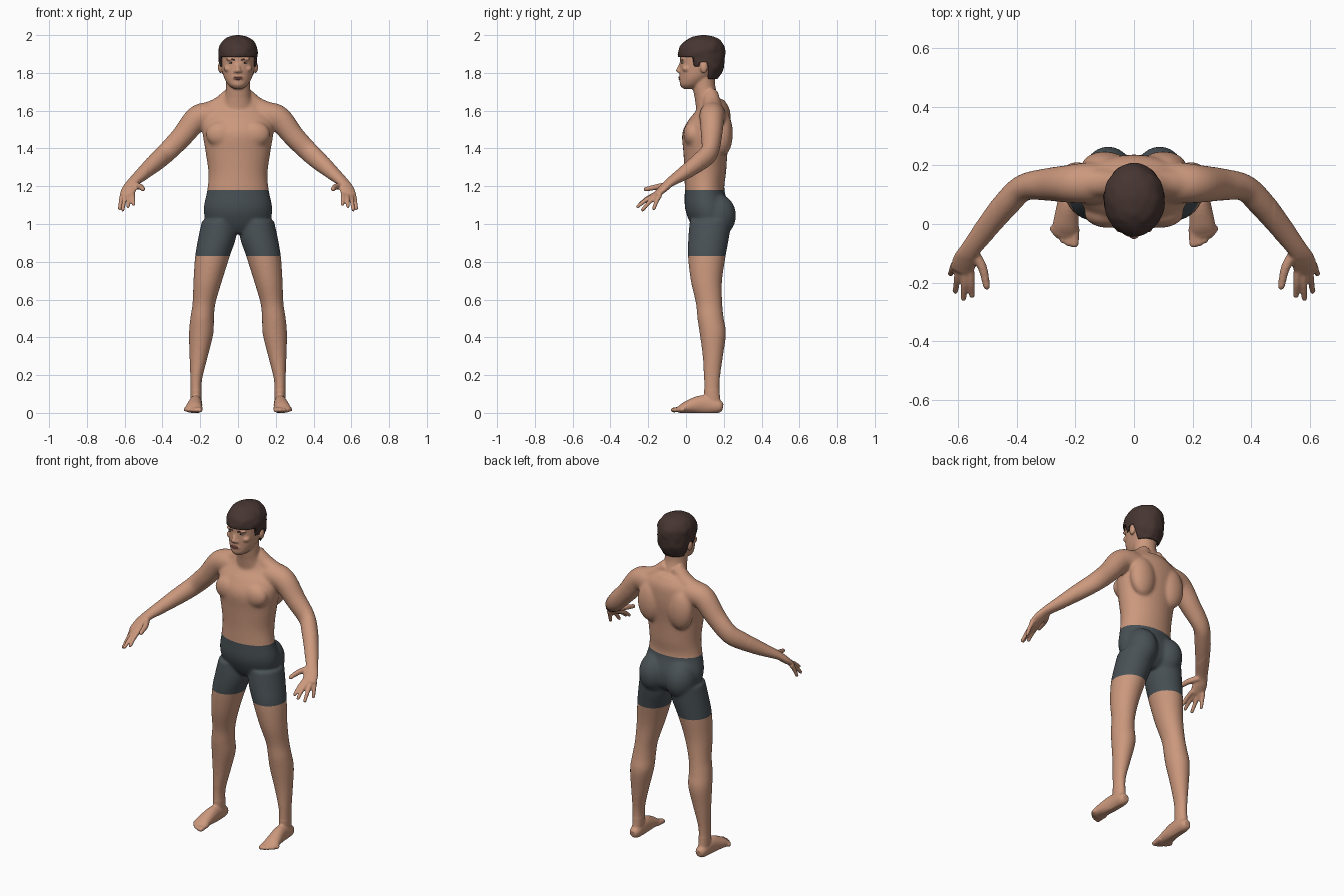
import bpy, bmesh, math
from mathutils import Vector, Matrix, noise

cube = bpy.data.objects.get("Cube")
if cube:
    bpy.data.objects.remove(cube, do_unlink=True)

X, Y, Z = Vector((1, 0, 0)), Vector((0, 1, 0)), Vector((0, 0, 1))
SIDES = (1, -1)


def material(name, red, green, blue):
    mat = bpy.data.materials.new(name)
    mat.use_nodes = True
    colour = (red, green, blue, 1)
    mat.diffuse_color = colour
    shader = next(n for n in mat.node_tree.nodes if n.type == 'BSDF_PRINCIPLED')
    shader.inputs["Base Color"].default_value = colour
    return mat


skin = material("skin", .6, .315, .205)
cloth = material("dark grey cloth", .066, .082, .092)
hair_brown = material("dark brown hair", .062, .036, .031)
lip_colour = material("lips", .38, .15, .11)
eye_white = material("eye white", .55, .5, .46)
iris_dark = material("iris", .02, .012, .01)


def spline(rows, steps):
    """Smooth curve through rows of numbers."""
    pts = [rows[0], *rows, rows[-1]]
    out = []
    for quad in zip(pts, pts[1:], pts[2:], pts[3:]):
        for k in range(steps):
            t = k / steps
            out.append([.5 * (2*a + (b-p)*t + (2*p - 5*a + 4*b - n)*t*t
                              + (3*a - p - 3*b + n)*t**3) for p, a, b, n in zip(*quad)])
    return out + [list(rows[-1])]


def loft(bm, rows, level=False, side=1, steps=5, count=32):
    """Skin over ellipses (x, y, z, radius, radius): level, or square to their path."""
    rings = spline(rows, steps)
    if not level:
        # rounded tip
        end = Vector(rings[-1][:3])
        ahead = (end - Vector(rings[-2][:3])).normalized()
        a, b = rings[-1][3:]
        for angle in (.4, .8, 1.2, 1.45):
            tip = end + ahead * min(a, b) * math.sin(angle)
            rings.append([*tip, a * math.cos(angle), b * math.cos(angle)])
    centres = [Vector(r[:3]) for r in rings]
    loops = []
    for i, ring in enumerate(rings):
        u, v = X, Y
        if not level:
            along = centres[min(i + 1, len(rings) - 1)] - centres[max(i - 1, 0)]
            u = along.cross(Z).normalized()
            v = u.cross(along).normalized()
        loop = []
        for k in range(count):
            turn = math.tau * k / count
            p = centres[i] + u * ring[3] * math.cos(turn) + v * ring[4] * math.sin(turn)
            loop.append(bm.verts.new((p.x * side, p.y, p.z)))
        loops.append(loop)
    for low, high in zip(loops, loops[1:]):
        for k in range(count):
            j = (k + 1) % count
            bm.faces.new((low[k], low[j], high[j], high[k]))
    bm.faces.new(loops[0][::-1])
    bm.faces.new(loops[-1])


def ball(bm, centre, radii, side=1):
    place = Matrix.Translation((centre[0] * side, *centre[1:])) @ Matrix.Diagonal((*radii, 1))
    bmesh.ops.create_uvsphere(bm, u_segments=28, v_segments=16, radius=1, matrix=place)


def finish(name, bm, *mats):
    bmesh.ops.recalc_face_normals(bm, faces=bm.faces[:])
    mesh = bpy.data.meshes.new(name)
    bm.to_mesh(mesh)
    bm.free()
    mesh.shade_smooth()
    for mat in mats:
        mesh.materials.append(mat)
    obj = bpy.data.objects.new(name, mesh)
    bpy.context.collection.objects.link(obj)
    return obj


bm = bmesh.new()

# Torso, neck and head
loft(bm, [(0, .12, .95, .07, .06), (0, .125, 1, .16, .1), (0, .113, 1.08, .182, .118),
          (0, .098, 1.18, .163, .105), (0, .102, 1.27, .157, .11), (0, .103, 1.38, .172, .117),
          (0, .107, 1.48, .188, .127), (0, .125, 1.55, .19, .112), (0, .145, 1.61, .155, .085),
          (0, .135, 1.66, .09, .065)], level=True)
loft(bm, [(0, .13, 1.6, .09, .075), (0, .11, 1.67, .07, .065), (0, .095, 1.73, .064, .06),
          (0, .095, 1.8, .065, .06)], level=True)
loft(bm, [(0, .015, 1.715, .022, .028), (0, .028, 1.735, .05, .06), (0, .05, 1.77, .072, .083),
          (0, .073, 1.81, .084, .107), (0, .083, 1.86, .091, .116), (0, .083, 1.91, .092, .114),
          (0, .09, 1.95, .08, .098), (0, .09, 1.98, .05, .06)], level=True)

# Nose and mouth mound
loft(bm, [(0, -.024, 1.852, .009, .008), (0, -.035, 1.83, .011, .01),
          (0, -.042, 1.812, .015, .011)])
ball(bm, (0, -.022, 1.772), (.033, .016, .017))

for s in SIDES:
    # Nostril, brow, cheek and ear
    ball(bm, (.014, -.033, 1.808), (.009, .011, .008), s)
    ball(bm, (.035, -.018, 1.873), (.03, .014, .009), s)
    ball(bm, (.05, .003, 1.822), (.025, .022, .018), s)
    ball(bm, (.093, .095, 1.83), (.013, .02, .032), s)
    # Chest, shoulder blade, buttock and shoulder slope
    ball(bm, (.085, .034, 1.475), (.085, .048, .07), s)
    ball(bm, (.1, .195, 1.48), (.08, .053, .12), s)
    ball(bm, (.088, .165, 1.045), (.088, .1, .115), s)
    loft(bm, [(.03, .13, 1.69, .04, .04), (.1, .14, 1.627, .048, .045),
              (.2, .14, 1.585, .05, .045)], side=s)
    # Arm and palm
    loft(bm, [(.08, .14, 1.57, .07, .07), (.16, .14, 1.575, .07, .07),
              (.22, .137, 1.555, .065, .067), (.295, .135, 1.465, .056, .058),
              (.375, .125, 1.382, .046, .054), (.43, .075, 1.332, .046, .05),
              (.5, -.01, 1.27, .04, .037), (.557, -.085, 1.22, .034, .024),
              (.575, -.12, 1.188, .041, .021), (.587, -.155, 1.157, .041, .016)], side=s)
    # Thumb and fingers
    loft(bm, [(.548, -.095, 1.205, .018, .018), (.517, -.15, 1.197, .016, .016),
              (.503, -.213, 1.184, .012, .012)], side=s, count=14)
    for base, tip in (((.558, -.16, 1.158), (.553, -.245, 1.105)),
                      ((.577, -.158, 1.155), (.582, -.255, 1.093)),
                      ((.597, -.15, 1.152), (.61, -.23, 1.075)),
                      ((.612, -.137, 1.155), (.626, -.17, 1.082))):
        middle = Vector(base).lerp(Vector(tip), .5) + Z * .006
        loft(bm, [(*base, .014, .014), (*middle, .012, .012), (*tip, .01, .01)],
             side=s, count=14)
    # Leg
    loft(bm, [(.1, .13, 1.02, .09, .11), (.11, .12, .93, .1, .108),
              (.135, .11, .83, .092, .1), (.16, .108, .7, .076, .083),
              (.18, .122, .58, .061, .07), (.19, .13, .5, .063, .07),
              (.195, .142, .42, .065, .07), (.208, .142, .3, .049, .054),
              (.221, .137, .18, .032, .043), (.222, .137, .1, .03, .042),
              (.222, .145, .02, .028, .045)], level=True, side=s)
    # Foot and toes
    loft(bm, [(.222, .195, .03, .02, .02), (.222, .17, .034, .032, .036),
              (.224, .09, .044, .035, .05), (.232, .01, .032, .043, .034),
              (.236, -.03, .019, .047, .02)], side=s)
    for k in range(5):
        size = .0165 - .0015 * k
        x = .202 + .0185 * k
        loft(bm, [(x, -.01, .022, size, size), (x + .002, -.068 + .003 * k * k, .015, size, size * .8)],
             side=s, count=14)

# Blend the parts into one skin
body = finish("body", bm)
remesh = body.modifiers.new("blend", 'REMESH')
remesh.mode = 'VOXEL'
remesh.voxel_size = .0052
blended = bpy.data.meshes.new_from_object(
    body.evaluated_get(bpy.context.evaluated_depsgraph_get()))
bpy.data.objects.remove(body)

bm = bmesh.new()
bm.from_mesh(blended)
for _ in range(3):
    bmesh.ops.smooth_vert(bm, verts=bm.verts[:], factor=.5,
                          use_axis_x=True, use_axis_y=True, use_axis_z=True)
broad = [v for v in bm.verts if abs(v.co.x) < .48 and .12 < v.co.z < 1.68]
for _ in range(16):
    bmesh.ops.smooth_vert(bm, verts=broad, factor=.5,
                          use_axis_x=True, use_axis_y=True, use_axis_z=True)
for v in bm.verts:
    v.co.z = max(v.co.z, 0)

# Shorts: cut clean hems and colour the faces between them
HEM, WAIST = .83, 1.18
for height in (HEM, WAIST):
    near = [f for f in bm.faces
            if abs(f.calc_center_median().z - height) < .03 and abs(f.verts[0].co.x) < .35]
    edges = {e for f in near for e in f.edges}
    verts = {v for f in near for v in f.verts}
    bmesh.ops.bisect_plane(bm, geom=[*verts, *edges, *near], plane_co=Z * height, plane_no=Z)
for f in bm.faces:
    c = f.calc_center_median()
    f.material_index = int(HEM < c.z < WAIST and abs(c.x) < .35)
finish("body", bm, skin, cloth)

# Hair cap, lifted to the hairline around face and ears
bm = bmesh.new()
loft(bm, [(0, .105, 1.765, .068, .062), (0, .1, 1.82, .094, .097), (0, .084, 1.88, .103, .123),
          (0, .085, 1.93, .101, .121), (0, .09, 1.968, .082, .095), (0, .092, 1.99, .05, .06),
          (0, .092, 2, .01, .012)], level=True, steps=9, count=96)
for v in bm.verts:
    y = v.co.y
    line = 1.885 if y < .04 else 1.835 if y < .072 else 1.857 if y < .115 else 1.768
    v.co.z = max(v.co.z, line)
    lump = noise.noise(v.co * 28) * .004
    v.co += Vector((v.co.x, y - .085, 0)).normalized() * lump
finish("hair", bm, hair_brown)

# Eyes, eyebrows and lips
for s, word in zip(SIDES, ("left", "right")):
    bm = bmesh.new()
    ball(bm, (.036, -.0165, 1.854), (.014, .0085, .0055), s)
    finish(word + "_eye", bm, eye_white)
    bm = bmesh.new()
    ball(bm, (.035, -.0225, 1.854), (.0055, .004, .005), s)
    finish(word + "_iris", bm, iris_dark)
    bm = bmesh.new()
    loft(bm, [(.016, -.029, 1.868, .003, .004), (.036, -.028, 1.873, .003, .004),
              (.056, -.014, 1.872, .003, .003)], side=s, count=12)
    finish(word + "_eyebrow", bm, hair_brown)
bm = bmesh.new()
for height, depth in ((1.777, -.0345), (1.768, -.034)):
    ball(bm, (0, depth, height), (.023, .006, .005))
finish("lips", bm, lip_colour)
